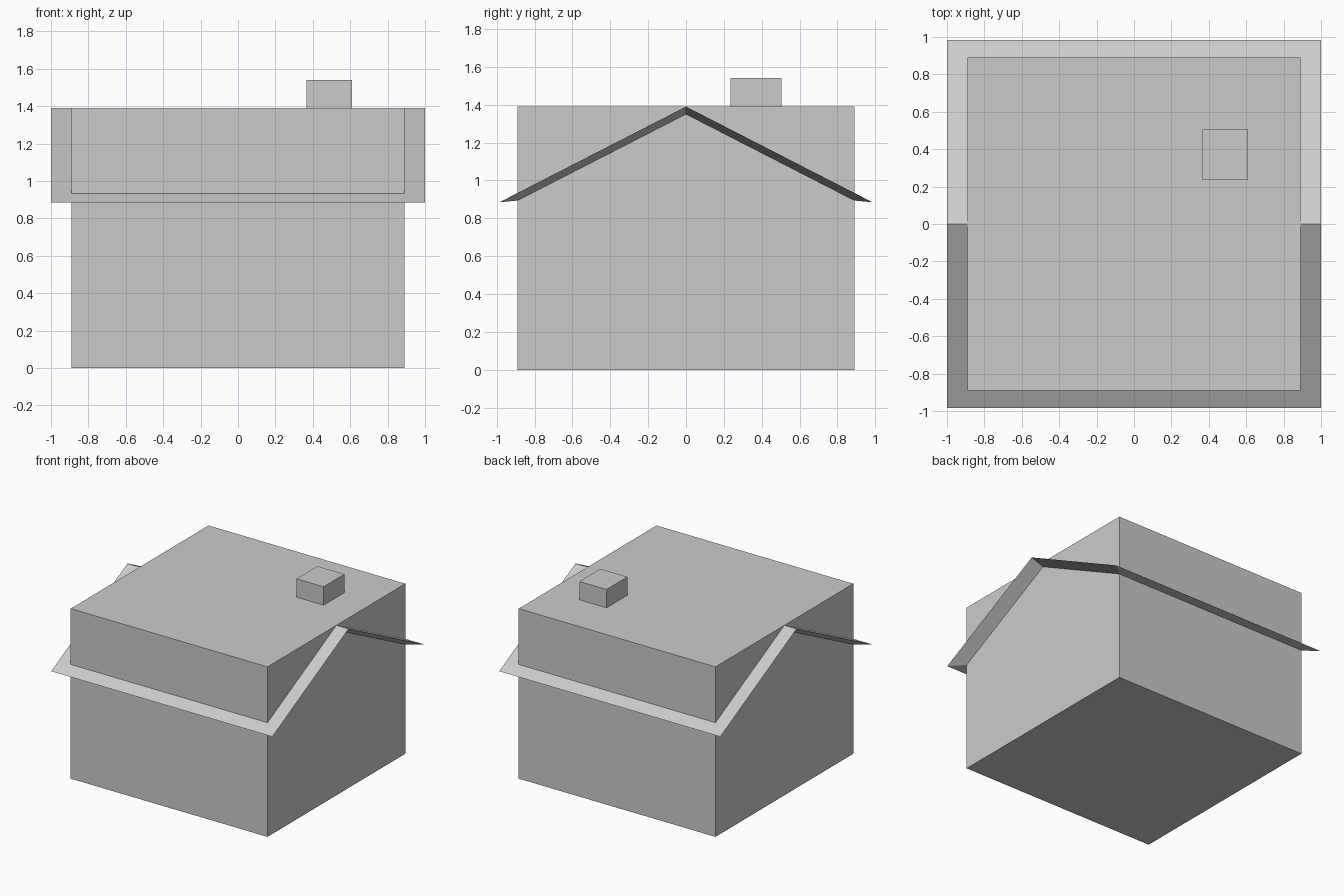
import bpy
import bmesh

cube = bpy.data.objects.get("Cube")
if cube:
    bpy.data.objects.remove(cube, do_unlink=True)

# One plain grey for the whole house
GREY = (0.6, 0.6, 0.6, 1)
grey = bpy.data.materials.new("plain_grey")
grey.use_nodes = True
grey.diffuse_color = GREY
grey.node_tree.nodes["Principled BSDF"].inputs["Base Color"].default_value = GREY


def add_object(name, bm):
    bmesh.ops.recalc_face_normals(bm, faces=bm.faces)
    mesh = bpy.data.meshes.new(name)
    bm.to_mesh(mesh)
    bm.free()
    mesh.materials.append(grey)
    obj = bpy.data.objects.new(name, mesh)
    bpy.context.collection.objects.link(obj)
    return obj


def add_box(name, low, high):
    bm = bmesh.new()
    bmesh.ops.create_cube(bm, size=1)
    for v in bm.verts:
        v.co = [h if c > 0 else l for c, l, h in zip(v.co, low, high)]
    return add_object(name, bm)


WALL = 0.89
RIDGE = 1.39
EAVE_Y, EAVE_Z = 0.985, 0.885
THICK = 0.04

# Square house body, reaching up to the ridge
add_box("house_body", (-WALL, -WALL, 0), (WALL, WALL, RIDGE))

# Chimney
add_box("chimney", (0.365, 0.235, 1.1), (0.61, 0.505, 1.54))

# Gable roof: outer edge is sharp, soffit tapers down to the walls
slope = (RIDGE - EAVE_Z) / EAVE_Y
bm = bmesh.new()


def gable(x, half_depth, drop):
    return [bm.verts.new((x, y, RIDGE - slope * abs(y) - drop))
            for y in (-half_depth, 0, half_depth)]


rings = [gable(-1, EAVE_Y, 0), gable(1, EAVE_Y, 0),
         gable(WALL, WALL, THICK), gable(-WALL, WALL, THICK)]
for a, b in zip(rings, rings[1:] + rings[:1]):
    for i in range(2):
        bm.faces.new((a[i], a[i + 1], b[i + 1], b[i]))
# Eave soffits, front and back
for i in (0, 2):
    bm.faces.new([ring[i] for ring in rings])
add_object("roof", bm)
